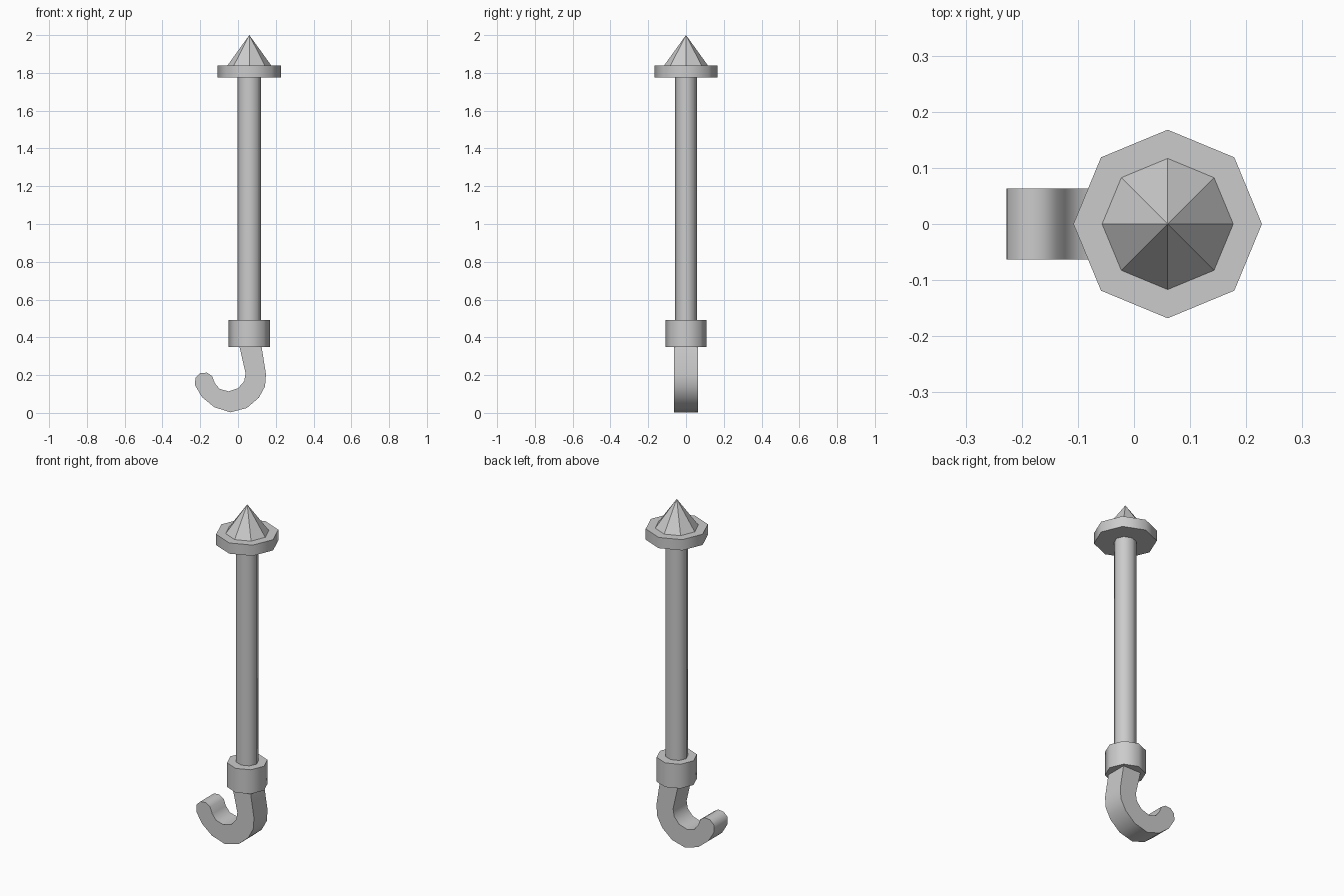
import bpy, bmesh, math

cube = bpy.data.objects.get("Cube")
if cube:
    bpy.data.objects.remove(cube, do_unlink=True)

metal = bpy.data.materials.new("grey_metal")
metal.use_nodes = True
GREY = (0.6, 0.6, 0.6, 1)
metal.diffuse_color = GREY
metal.node_tree.nodes["Principled BSDF"].inputs["Base Color"].default_value = GREY

AXIS = 0.06  # shaft centre line in x


def finish(obj, name, smooth=True):
    obj.name = name
    obj.data.materials.append(metal)
    if smooth:
        bpy.ops.object.select_all(action="DESELECT")
        obj.select_set(True)
        bpy.context.view_layer.objects.active = obj
        bpy.ops.object.shade_smooth_by_angle(angle=math.radians(50))


def turned(name, radius, low, high, top=None, sides=8, smooth=True):
    """Prism or cone on the shaft axis with a corner pointing along +x."""
    bpy.ops.mesh.primitive_cone_add(
        vertices=sides, radius1=radius, radius2=radius if top is None else top,
        depth=high - low, location=(AXIS, 0, (low + high) / 2),
        rotation=(0, 0, math.pi / 2))
    bpy.ops.object.transform_apply(location=False, rotation=True, scale=False)
    finish(bpy.context.object, name, smooth)
    return bpy.context.object


# Pointed tip, flange, shaft and collar
turned("tip", 0.119, 1.835, 2.0, top=0, smooth=False)
turned("flange", 0.168, 1.775, 1.838)
shaft = turned("shaft", 0.062, 0.45, 1.8)
shaft.scale.y = 0.93
turned("collar", 0.109, 0.35, 0.492)

# Hook: side outline extruded across its width
outline = [(0.12, 0.37), (0.125, 0.35), (0.148, 0.205), (0.143, 0.14), (0.11, 0.08),
           (0.047, 0.026), (-0.04, 0.003), (-0.125, 0.03), (-0.19, 0.083),
           (-0.227, 0.145), (-0.226, 0.185), (-0.2, 0.21), (-0.165, 0.213),
           (-0.137, 0.195), (-0.123, 0.158), (-0.098, 0.127), (-0.05, 0.114),
           (0.0, 0.13), (0.033, 0.168), (0.04, 0.21), (0.008, 0.35), (0.004, 0.37)]
HALF = 0.063
bm = bmesh.new()
side = bm.faces.new([bm.verts.new((x, -HALF, z)) for x, z in outline])
rim = bmesh.ops.extrude_face_region(bm, geom=[side])["geom"]
bmesh.ops.translate(bm, vec=(0, 2 * HALF, 0),
                    verts=[v for v in rim if isinstance(v, bmesh.types.BMVert)])
bmesh.ops.recalc_face_normals(bm, faces=bm.faces)
mesh = bpy.data.meshes.new("hook")
bm.to_mesh(mesh)
bm.free()
hook = bpy.data.objects.new("hook", mesh)
bpy.context.collection.objects.link(hook)
finish(hook, "hook")
